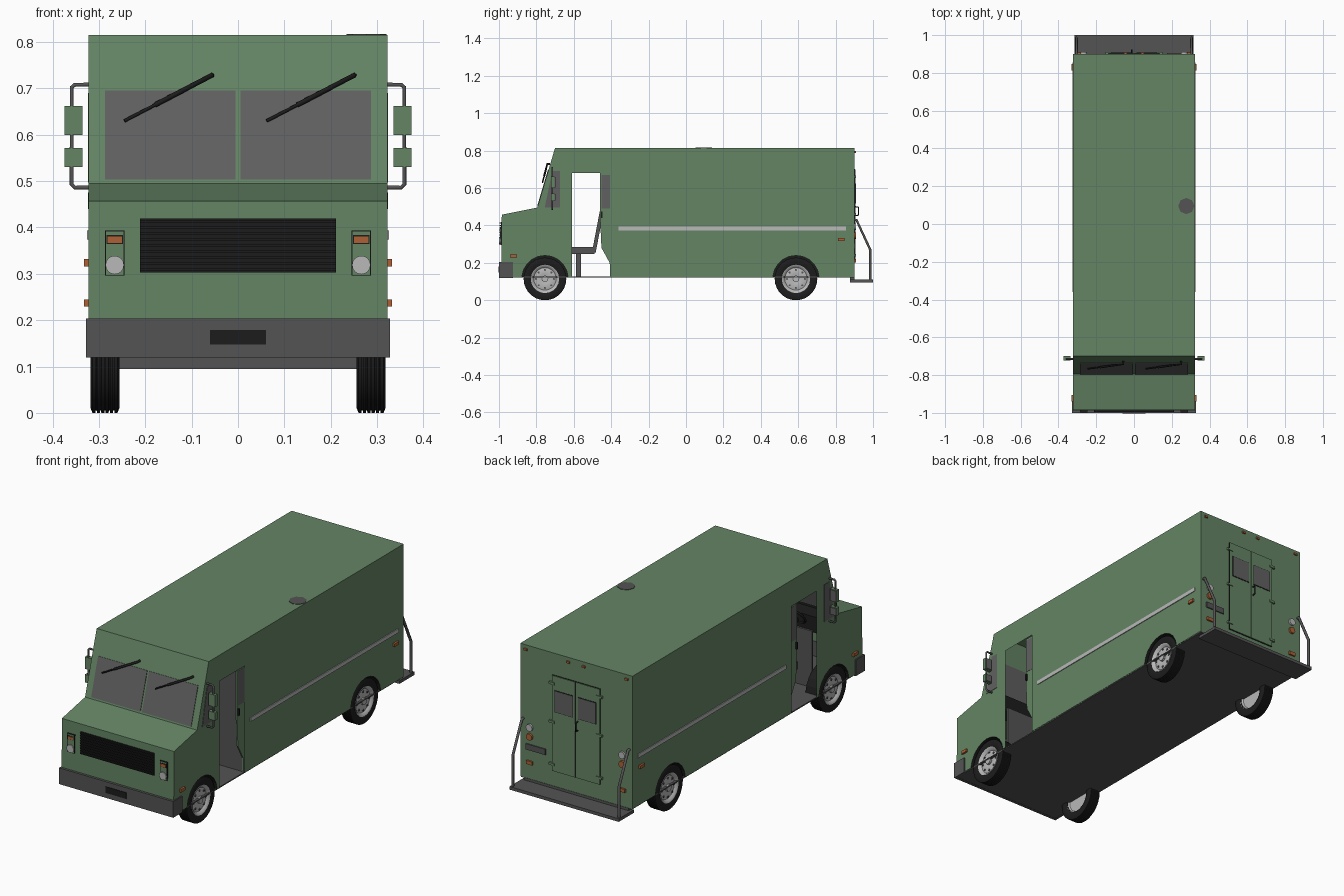
import bpy, bmesh, math
from mathutils import Vector, Matrix

if "Cube" in bpy.data.objects:
    bpy.data.objects.remove(bpy.data.objects["Cube"])


def mat(name, r, g, b):
    m = bpy.data.materials.new(name)
    m.diffuse_color = (r, g, b, 1)
    m.use_nodes = True
    m.node_tree.nodes["Principled BSDF"].inputs["Base Color"].default_value = m.diffuse_color
    return m


GREEN = mat("body green", 0.128, 0.232, 0.128)
GREY = mat("dark grey", 0.088, 0.088, 0.088)
GLASS = mat("window grey", 0.118, 0.118, 0.118)
BLACK = mat("black", 0.012, 0.012, 0.012)
LIGHT = mat("light metal", 0.48, 0.48, 0.48)
ORANGE = mat("marker orange", 0.42, 0.12, 0.035)


def finish(name, bm, m, smooth=False, normals=True):
    if normals:
        bmesh.ops.recalc_face_normals(bm, faces=bm.faces)
    me = bpy.data.meshes.new(name)
    bm.to_mesh(me)
    bm.free()
    me.materials.append(m)
    ob = bpy.data.objects.new(name, me)
    bpy.context.collection.objects.link(ob)
    if smooth:
        bpy.ops.object.select_all(action='DESELECT')
        ob.select_set(True)
        bpy.context.view_layer.objects.active = ob
        bpy.ops.object.shade_smooth_by_angle(angle=math.radians(35))
    return ob


def box(name, x, y, z, m):
    bm = bmesh.new()
    size = Matrix.Diagonal((abs(x[1] - x[0]), abs(y[1] - y[0]), abs(z[1] - z[0]), 1))
    mid = Vector((sum(x) / 2, sum(y) / 2, sum(z) / 2))
    bmesh.ops.create_cube(bm, size=1, matrix=Matrix.Translation(mid) @ size)
    return finish(name, bm, m)


def slab(name, pts, t, m):
    """Flat polygon given thickness t, centred on its plane."""
    bm = bmesh.new()
    f = bm.faces.new([bm.verts.new(p) for p in pts])
    f.normal_update()
    n = f.normal.copy()
    bmesh.ops.translate(bm, verts=bm.verts, vec=-n * t / 2)
    new = bmesh.ops.extrude_face_region(bm, geom=[f], use_keep_orig=True)["geom"]
    bmesh.ops.translate(bm, verts=[v for v in new if isinstance(v, bmesh.types.BMVert)], vec=n * t)
    return finish(name, bm, m)


def disc(name, c, r, depth, axis, m, n=16):
    bm = bmesh.new()
    rot = Vector((0, 0, 1)).rotation_difference(Vector(axis)).to_matrix().to_4x4()
    bmesh.ops.create_cone(bm, cap_ends=True, segments=n, radius1=r, radius2=r, depth=depth,
                          matrix=Matrix.Translation(c) @ rot)
    return finish(name, bm, m, n > 8)


def tube(name, pts, r, m, cyclic=False):
    cu = bpy.data.curves.new(name, 'CURVE')
    cu.dimensions = '3D'
    cu.bevel_depth = r
    cu.bevel_resolution = 1
    cu.use_fill_caps = True
    sp = cu.splines.new('POLY')
    sp.points.add(len(pts) - 1)
    for p, q in zip(sp.points, pts):
        p.co = (*q, 1)
    sp.use_cyclic_u = cyclic
    cu.materials.append(m)
    ob = bpy.data.objects.new(name, cu)
    bpy.context.collection.objects.link(ob)


def lathe(name, c, side, prof, m, n=28):
    """Spin an (x, r) profile about the x axis."""
    bm = bmesh.new()
    rings = [[bm.verts.new((c[0] + side * x, c[1] + r * math.cos(a), c[2] + r * math.sin(a)))
              for x, r in prof] for a in (2 * math.pi * i / n for i in range(n))]
    for i in range(n):
        a, b = rings[i], rings[(i + 1) % n]
        for k in range(len(prof) - 1):
            bm.faces.new((a[k], a[k + 1], b[k + 1], b[k]))
    bmesh.ops.remove_doubles(bm, verts=bm.verts, dist=1e-5)
    return finish(name, bm, m, True)


W, FLOOR, WHEELS = 0.322, 0.125, (-0.754, 0.588)


def arch(cy):
    return [(cy - 0.124 * math.cos(a), 0.115 + 0.124 * math.sin(a))
            for a in (math.radians(4.6 + 170.8 * i / 10) for i in range(11))]


# Body shell: side outline with wheel arches and open doorway, joined across
lower = [(-0.988, FLOOR)] + arch(WHEELS[0]) + [(-0.61, FLOOR), (-0.61, 0.68), (-0.405, 0.68),
                                               (-0.405, FLOOR)] + arch(WHEELS[1])
upper = [(0.9, FLOOR), (0.9, 0.815), (-0.70, 0.815), (-0.795, 0.495), (-0.985, 0.457), (-0.988, FLOOR)]
bm = bmesh.new()
for s in (-1, 1):
    bm.faces.new([bm.verts.new((s * W, y, z)) for y, z in lower + upper[:-1]])
for a, b in zip(upper, upper[1:]):
    bm.faces.new([bm.verts.new(p) for p in ((-W, *a), (W, *a), (W, *b), (-W, *b))])
bmesh.ops.remove_doubles(bm, verts=bm.verts, dist=1e-4)
finish("body_shell", bm, GREEN)
box("floor", (-0.318, 0.318), (-0.985, 0.898), (0.121, 0.127), GREY)

# Windscreen panes on the sloped front
slope = lambda z: -0.795 + (z - 0.495) * 0.095 / 0.32
for s in (-1, 1):
    slab("windscreen_pane", [(s * x, slope(z), z) for x, z in
                             ((0.005, 0.503), (0.287, 0.503), (0.287, 0.695), (0.005, 0.695))], 0.006, GLASS)
    slab("quarter_window", [(s * W, y, z) for y, z in
                            ((-0.755, 0.497), (-0.674, 0.497), (-0.674, 0.69), (-0.715, 0.69))], 0.004, GLASS)
# Wipers
for x in (-0.245, 0.062):
    p, q = Vector((x, slope(0.63) - 0.012, 0.63)), Vector((x + 0.188, slope(0.728) - 0.016, 0.728))
    tube("wiper_blade", [p, p.lerp(q, 0.75)], 0.004, BLACK)
    tube("wiper_arm", [p.lerp(q, 0.35), q, q + Vector((0, 0.016, 0))], 0.006, BLACK)

# Grille and front bumper
box("grille_back", (-0.211, 0.211), (-0.99, -0.984), (0.303, 0.419), BLACK)
for i in range(9):
    z = 0.307 + i * 0.0128
    box("grille_slat", (-0.211, 0.211), (-0.996, -0.988), (z, z + 0.006), BLACK)
box("front_bumper", (-0.328, 0.328), (-1.0, -0.985), (0.12, 0.204), GREY)
box("front_plate", (-0.06, 0.06), (-1.003, -0.999), (0.147, 0.179), BLACK)

for s in (-1, 1):
    box("bumper_end", (s * 0.316, s * 0.328), (-0.99, -0.925), (0.12, 0.204), GREY)
    # Headlamp cluster
    x = s * 0.266
    box("headlamp_rim", (x - 0.021, x + 0.021), (-0.992, -0.985), (0.296, 0.393), BLACK)
    box("headlamp_frame", (x - 0.019, x + 0.019), (-0.994, -0.986), (0.298, 0.391), GREEN)
    disc("headlamp", (x, -0.995, 0.319), 0.02, 0.008, (0, 1, 0), LIGHT)
    box("indicator_surround", (x - 0.018, x + 0.018), (-0.995, -0.988), (0.364, 0.384), BLACK)
    box("indicator", (x - 0.016, x + 0.016), (-0.998, -0.99), (0.367, 0.381), ORANGE)
    # Side markers and trim stripe
    for y, z in ((-0.922, 0.237), (0.83, 0.324)):
        box("side_marker", (s * 0.32, s * 0.332), (y - 0.018, y + 0.018), (z - 0.008, z + 0.008), ORANGE)
    box("side_stripe", (s * 0.32, s * 0.326), (-0.36, 0.856), (0.374, 0.394), LIGHT)

    # Mirrors on a bent tube bracket
    tube("mirror_bracket", [(s * a, -0.715, z) for a, z in
                            ((0.32, 0.708), (0.352, 0.708), (0.359, 0.702), (0.359, 0.493),
                             (0.352, 0.486), (0.32, 0.486))], 0.005, GREY)
    for z0, z1 in ((0.6, 0.662), (0.53, 0.571)):
        box("mirror", (s * 0.335, s * 0.374), (-0.722, -0.702), (z0, z1), GREEN)
        box("mirror_glass", (s * 0.337, s * 0.372), (-0.703, -0.699), (z0 + .003, z1 - .003), GLASS)

    # Slid-back side door with window and handle
    slab("sliding_door", [(s * 0.312, y, z) for y, z in
                          ((-0.46, 0.68), (-0.46, 0.45), (-0.452, 0.28), (-0.408, 0.2),
                           (-0.405, 0.13), (-0.25, 0.13), (-0.25, 0.68))], 0.008, GREEN)
    box("door_window", (s * 0.307, s * 0.317), (-0.452, -0.3), (0.49, 0.67), GLASS)
    box("door_handle", (s * 0.314, s * 0.324), (-0.455, -0.447), (0.44, 0.475), BLACK)

    # Wheels, hubs and wells
    for cy in WHEELS:
        c = (s * 0.287, cy, 0.114)
        tread = []
        for i in range(6):
            a = -0.027 + i * 0.0095
            tread += [(a, 0.114), (a + 0.0065, 0.114), (a + 0.0068, 0.109), (a + 0.0092, 0.109)]
        lathe("tyre", c, s, [(-0.025, 0.072), (-0.031, 0.085), (-0.031, 0.104)] + tread[:-2] +
              [(0.031, 0.104), (0.031, 0.085), (0.025, 0.072), (-0.025, 0.072)], BLACK)
        lathe("wheel_rim", c, s, [(-0.015, 0), (-0.015, 0.066), (-0.027, 0.076), (0.029, 0.076),
                                  (0.026, 0.068), (0.016, 0.06), (0.022, 0.04), (0.018, 0.026),
                                  (0.018, 0)], LIGHT, 20)
        disc("hub_cap", (s * 0.309, cy, 0.114), 0.018, 0.014, (1, 0, 0), LIGHT, 10)
        for k in range(8):
            a = k * math.pi / 4
            disc("rim_hole", (s * 0.3075, cy + 0.048 * math.cos(a), 0.114 + 0.048 * math.sin(a)),
                 0.006, 0.004, (1, 0, 0), GREY, 6)
        bm = bmesh.new()
        pts = arch(cy)
        for a, b in zip(pts, pts[1:]):
            bm.faces.new([bm.verts.new(p) for p in ((s * W, *a), (s * W, *b), (s * .245, *b), (s * .245, *a))])
        bm.faces.new([bm.verts.new((s * 0.245, *p)) for p in pts])
        bmesh.ops.remove_doubles(bm, verts=bm.verts, dist=1e-4)
        finish("wheel_well", bm, BLACK)

    # Rear doors
    box("rear_door_seam", (s * 0.0005, s * 0.138), (0.898, 0.903), (0.203, 0.702), BLACK)
    box("rear_door", (s * 0.002, s * 0.136), (0.899, 0.906), (0.205, 0.70), GREEN)
    box("rear_window_seal", (s * 0.014, s * 0.12), (0.9, 0.9075), (0.513, 0.627), BLACK)
    box("rear_window", (s * 0.017, s * 0.117), (0.901, 0.909), (0.516, 0.624), GLASS)
    for z in (0.24, 0.46, 0.66):
        box("door_hinge", (s * 0.12, s * 0.152), (0.9, 0.91), (z - 0.006, z + 0.006), GREEN)
    # Tail lamps and top markers
    disc("reverse_lamp", (s * 0.266, 0.904, 0.393), 0.018, 0.012, (0, 1, 0), LIGHT)
    disc("tail_lamp", (s * 0.266, 0.904, 0.345), 0.017, 0.012, (0, 1, 0), ORANGE)
    box("rear_marker", (s * 0.248, s * 0.284), (0.898, 0.909), (0.202, 0.22), ORANGE)
    for x in (0.045, 0.29):
        box("top_marker", (s * x - 0.009, s * x + 0.009), (0.898, 0.908), (0.787, 0.797), ORANGE)
    # Step handrail
    tube("step_handrail", [(s * 0.305, y, z) for y, z in
                           ((0.9, 0.43), (0.912, 0.428), (0.985, 0.27), (0.985, 0.105))], 0.0075, GREY)

# Rear step, plate and door handle
box("rear_step", (-0.314, 0.314), (0.876, 1.0), (0.095, 0.111), GREY)
box("step_mount", (-0.3, 0.3), (0.876, 0.9), (0.108, 0.124), GREY)
box("rear_plate", (0.175, 0.287), (0.898, 0.906), (0.275, 0.305), GREY)
tube("rear_handle", [(-0.012, 0.904, 0.5), (-0.012, 0.922, 0.497), (-0.012, 0.922, 0.455),
                     (-0.012, 0.904, 0.452)], 0.004, BLACK)
# Roof patch
disc("roof_patch", (0.277, 0.095, 0.815), 0.043, 0.004, (0, 0, 1), GREY, 8)

# Cab interior
box("bulkhead", (-0.305, 0.305), (-0.404, -0.398), (0.127, 0.81), GREY)
box("dashboard", (-0.315, 0.315), (-0.785, -0.70), (0.41, 0.492), BLACK)
box("firewall", (-0.24, 0.24), (-0.70, -0.69), (0.127, 0.42), GREY)
box("seat_post", (-0.17, -0.13), (-0.588, -0.562), (0.127, 0.25), GREY)
box("seat_cushion", (-0.215, -0.085), (-0.612, -0.49), (0.247, 0.285), GREY)
slab("seat_back", [(x, y, z) for x, y, z in ((-0.215, -0.493, 0.255), (-0.085, -0.493, 0.255),
                                             (-0.085, -0.45, 0.48), (-0.215, -0.45, 0.48))], 0.02, GREY)
ring = [(-0.15 + 0.065 * math.cos(a), -0.665 + 0.04 * math.sin(a), 0.49 + 0.05 * math.sin(a))
        for a in (i * math.pi / 10 for i in range(20))]
tube("steering_wheel", ring, 0.006, BLACK, True)
tube("steering_column", [(-0.15, -0.665, 0.485), (-0.15, -0.72, 0.43)], 0.008, BLACK)
